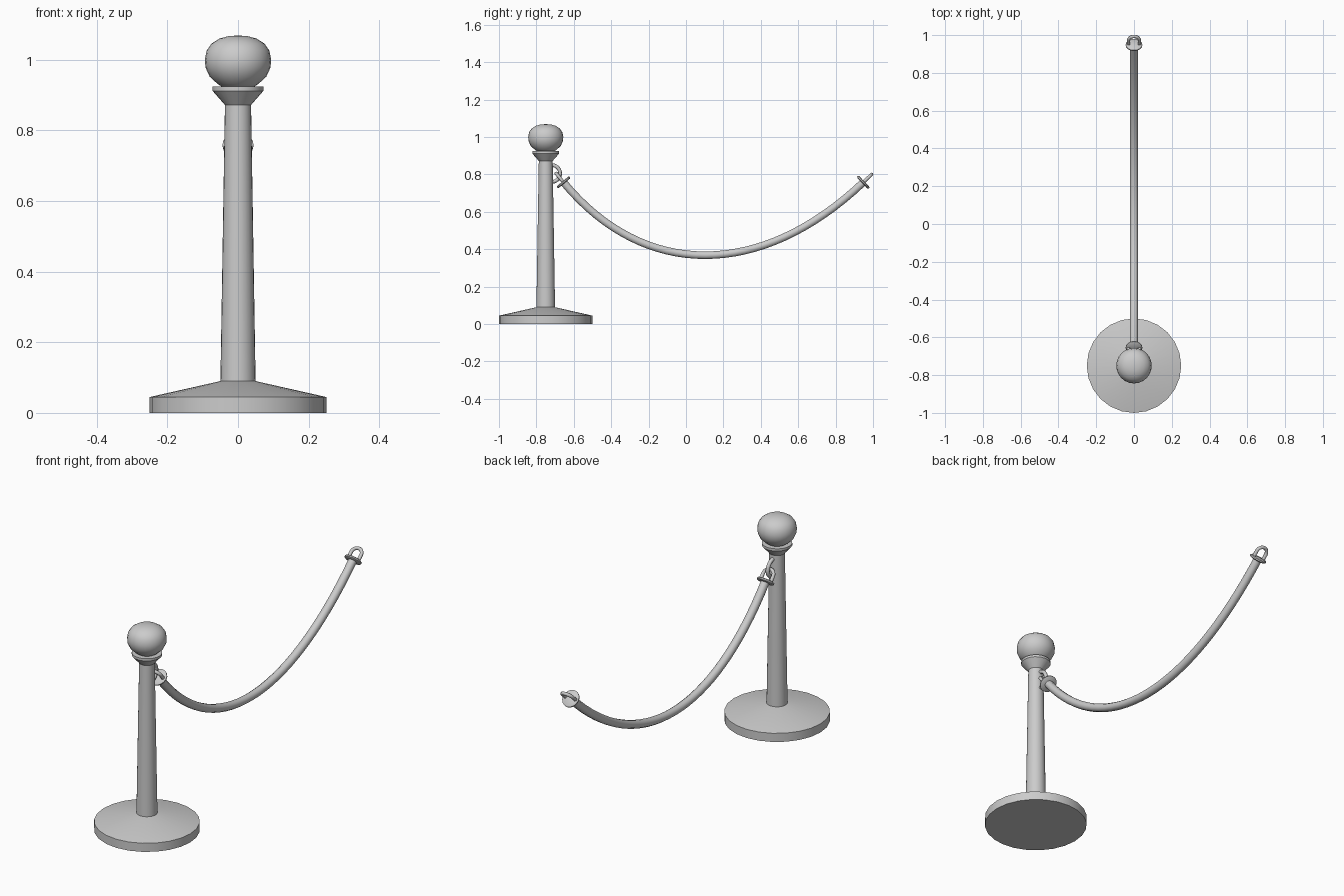
import bpy, bmesh, math
from mathutils import Vector, Matrix

if "Cube" in bpy.data.objects:
    bpy.data.objects.remove(bpy.data.objects["Cube"])

POST_Y = -0.75


def smooth(obj, angle=35):
    bpy.ops.object.select_all(action='DESELECT')
    obj.select_set(True)
    bpy.context.view_layer.objects.active = obj
    bpy.ops.object.shade_smooth_by_angle(angle=math.radians(angle))


def lathe(name, profile, matrix, segments=24):
    """Spin a (radius, height) profile around local z."""
    bm = bmesh.new()
    verts = [bm.verts.new((r, 0, z)) for r, z in profile]
    edges = [bm.edges.new(p) for p in zip(verts, verts[1:])]
    bmesh.ops.spin(bm, geom=verts + edges, cent=(0, 0, 0), axis=(0, 0, 1),
                   angle=math.tau, steps=segments, use_duplicate=False)
    bmesh.ops.remove_doubles(bm, verts=bm.verts, dist=1e-5)
    bmesh.ops.recalc_face_normals(bm, faces=bm.faces)
    mesh = bpy.data.meshes.new(name)
    bm.to_mesh(mesh)
    bm.free()
    obj = bpy.data.objects.new(name, mesh)
    bpy.context.collection.objects.link(obj)
    obj.matrix_world = matrix
    smooth(obj)
    return obj


def tube(name, points, radius, sides=3):
    """Sweep a round section along a path and turn it into a mesh."""
    cu = bpy.data.curves.new(name, 'CURVE')
    cu.dimensions = '3D'
    cu.bevel_depth = radius
    cu.bevel_resolution = sides
    cu.use_fill_caps = True
    sp = cu.splines.new('POLY')
    sp.points.add(len(points) - 1)
    for p, co in zip(sp.points, points):
        p.co = (*co, 1)
    obj = bpy.data.objects.new(name, cu)
    bpy.context.collection.objects.link(obj)
    bpy.ops.object.select_all(action='DESELECT')
    obj.select_set(True)
    bpy.context.view_layer.objects.active = obj
    bpy.ops.object.convert(target='MESH')
    obj = bpy.context.view_layer.objects.active
    smooth(obj, 50)
    return obj


at_post = Matrix.Translation((0, POST_Y, 0))

# Weighted base, tapered pole and flared collar
lathe("base", [(0, 0), (0.25, 0), (0.25, 0.045), (0.05, 0.09), (0, 0.09)], at_post)
lathe("pole", [(0, 0.08), (0.05, 0.08), (0.037, 0.875), (0, 0.875)], at_post)
lathe("collar", [(0, 0.872), (0.037, 0.872), (0.072, 0.912), (0.072, 0.924),
                 (0.04, 0.924), (0, 0.924)], at_post)

# Slightly squashed ball finial
ball = [(0, 0.92), (0.04, 0.92), (0.058, 0.932), (0.08, 0.952), (0.092, 0.978),
        (0.094, 1.0), (0.089, 1.026), (0.075, 1.046), (0.053, 1.06),
        (0.028, 1.067), (0, 1.069)]
lathe("ball_finial", ball, at_post)

# Eye ring fixed to the pole
bpy.ops.mesh.primitive_torus_add(major_radius=0.045, minor_radius=0.01,
                                 major_segments=24, minor_segments=8,
                                 location=(0, -0.718, 0.805),
                                 rotation=(0, math.pi / 2, 0))
bpy.context.object.name = "pole_ring"
smooth(bpy.context.object, 60)

# Sagging rope
P = [Vector(c) for c in ((0, -0.655, 0.758), (0, -0.225, 0.238),
                         (0, 0.40, 0.238), (0, 0.948, 0.758))]


def bezier(t):
    s = 1 - t
    return s**3 * P[0] + 3*s*s*t * P[1] + 3*s*t*t * P[2] + t**3 * P[3]


tube("rope", [bezier(i / 32) for i in range(33)], 0.021)

# End flange and loop at both rope ends
for side, end, inner in (("near", P[0], P[1]), ("far", P[3], P[2])):
    d = (end - inner).normalized()
    x = Vector((1, 0, 0))
    frame = Matrix.Translation(end) @ Matrix((x, d.cross(x), d)).transposed().to_4x4()
    lathe(side + "_flange", [(0, -0.007), (0.038, -0.007), (0.044, -0.003),
                             (0.044, 0.003), (0.038, 0.007), (0, 0.007)],
          frame, 16)
    R, leg = 0.029, 0.033
    arc = [(R * math.cos(a), leg + R * math.sin(a))
           for a in (math.pi * i / 14 for i in range(15))]
    path = [(R, 0)] + arc + [(-R, 0)]
    tube(side + "_loop", [end + x * u + d * v for u, v in path], 0.009, 2)
